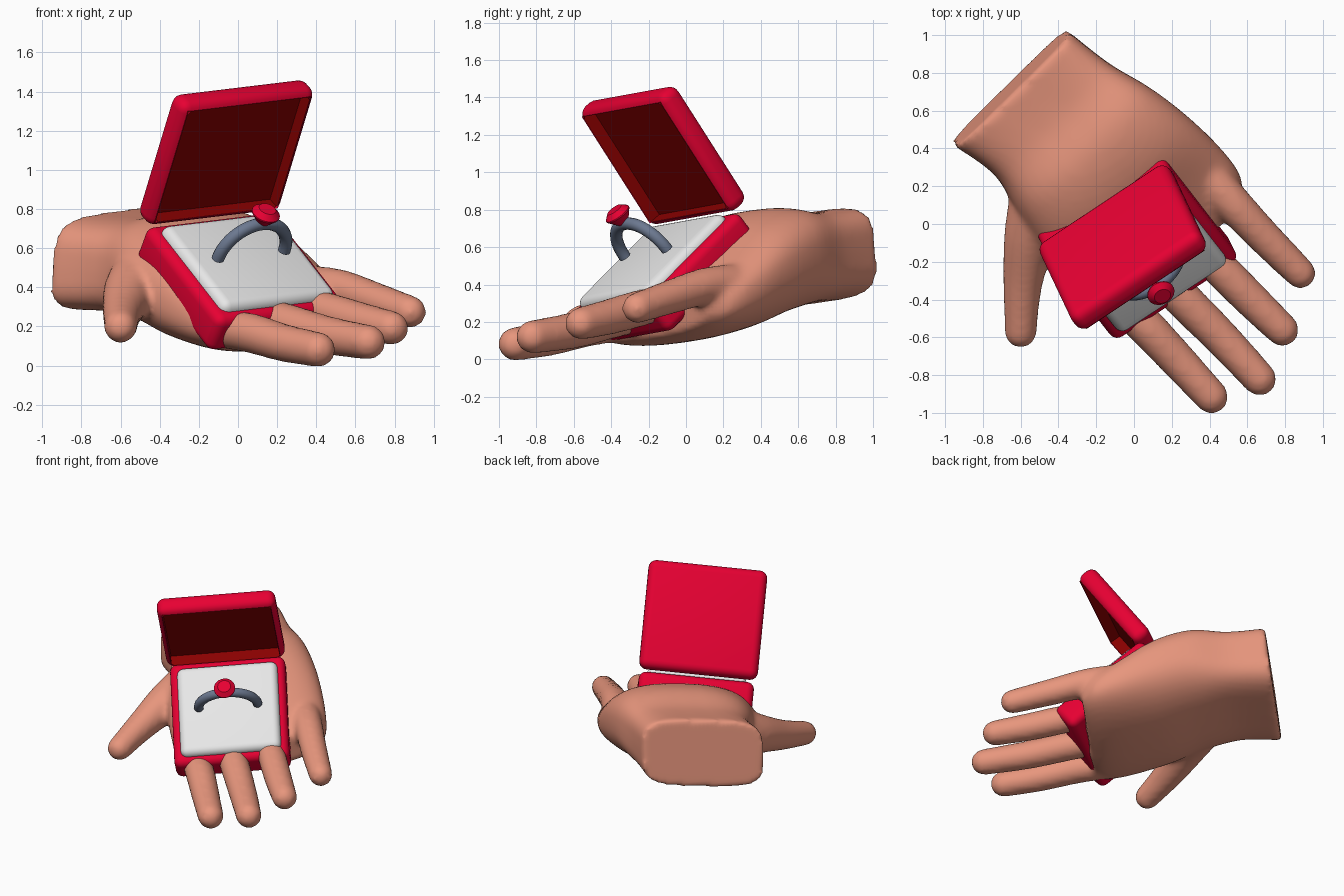
import bpy, bmesh, math
from mathutils import Vector, Matrix

if "Cube" in bpy.data.objects:
    bpy.data.objects.remove(bpy.data.objects["Cube"])


def material(name, rgb):
    m = bpy.data.materials.new(name)
    m.diffuse_color = (*rgb, 1)
    m.use_nodes = True
    m.node_tree.nodes["Principled BSDF"].inputs["Base Color"].default_value = m.diffuse_color
    return m


SKIN = material("skin", (0.80, 0.305, 0.205))
RED = material("red velvet", (0.80, 0.0, 0.032))
DARK = material("dark red lining", (0.25, 0.0, 0.0))
WHITE = material("white cushion", (0.80, 0.80, 0.80))
STEEL = material("blue grey metal", (0.15, 0.19, 0.28))


def finish(name, bm, mats, matrix=Matrix(), angle=35):
    bmesh.ops.recalc_face_normals(bm, faces=bm.faces)
    me = bpy.data.meshes.new(name)
    bm.to_mesh(me)
    bm.free()
    ob = bpy.data.objects.new(name, me)
    bpy.context.collection.objects.link(ob)
    for m in mats:
        me.materials.append(m)
    ob.matrix_world = matrix
    bpy.ops.object.select_all(action='DESELECT')
    ob.select_set(True)
    bpy.context.view_layer.objects.active = ob
    bpy.ops.object.shade_smooth_by_angle(angle=math.radians(angle))
    return ob


def frame(x, y, origin):
    x = Vector(x).normalized()
    z = x.cross(Vector(y)).normalized()
    y = z.cross(x)
    m = Matrix((x, y, z)).transposed().to_4x4()
    m.translation = origin
    return m


def rounded_box(size, offset, r):
    bm = bmesh.new()
    bmesh.ops.create_cube(bm, size=1)
    bmesh.ops.scale(bm, vec=size, verts=bm.verts)
    bmesh.ops.bevel(bm, geom=bm.edges[:], offset=r, segments=5, profile=0.5, affect='EDGES')
    bmesh.ops.translate(bm, vec=offset, verts=bm.verts)
    return bm


def loft(bm, rings):
    """Skin a list of point rings and cap both ends."""
    rings = [[bm.verts.new(p) for p in ring] for ring in rings]
    n = len(rings[0])
    for a, b in zip(rings, rings[1:]):
        for i in range(n):
            k = (i + 1) % n
            bm.faces.new((a[i], a[k], b[k], b[i]))
    bm.faces.new(rings[0][::-1])
    bm.faces.new(rings[-1])


def circle(n):
    return [(math.cos(2 * math.pi * i / n), math.sin(2 * math.pi * i / n)) for i in range(n)]


# ---- ring box: tray, cushion and open lid, sharing the same side axis
SIDE = (0.83, 0.55, 0.10)
PAD_TOP = Vector((0.055, -0.19, 0.535))
box = frame(SIDE, (-0.47, 0.62, 0.62), PAD_TOP)
finish("box_tray", rounded_box((0.80, 0.79, 0.22), (0, 0, -0.135), 0.05), [RED], box)
finish("cushion", rounded_box((0.70, 0.68, 0.14), (0, 0, -0.05), 0.05), [WHITE], box)

lid = rounded_box((0.825, 0.765, 0.14), (0, 0, 0), 0.055)
mouth = max(lid.faces, key=lambda f: f.normal.z * f.calc_area())
for v in mouth.verts:
    v.co.x *= 1.06
    v.co.y *= 1.06
hole = bmesh.ops.extrude_discrete_faces(lid, faces=[mouth])["faces"][0]
for v in hole.verts:
    v.co.z -= 0.08
hole.material_index = 1
for e in hole.edges:
    for f in e.link_faces:
        f.material_index = 1
finish("box_lid", lid, [RED, DARK], frame(SIDE, (0.29, -0.49, 0.82), (-0.06, -0.122, 1.09)))

# ---- ring arch over the cushion, and its gem
ring_m = box @ Matrix.Translation((0, 0, 0.04))
band = bmesh.new()
loft(band, [[((0.204 + 0.033 * c) * math.cos(a), 0.033 * s, (0.204 + 0.033 * c) * math.sin(a))
             for c, s in circle(14)] for a in (math.pi * i / 32 for i in range(33))])
finish("ring_band", band, [STEEL], ring_m, 60)

gem = bmesh.new()
loft(gem, [[(r * c, r * s, z) for c, s in circle(24)]
           for r, z in ((0.02, 0.20), (0.074, 0.268), (0.074, 0.275), (0.045, 0.302))])
finish("gem", gem, [RED], ring_m)

# ---- hand: palm loft plus finger lofts, fused into one smooth skin
H, L = Vector((0.70, -0.71, 0)), Vector((0.71, 0.70, 0.10))
# along hand, sideways centre, half width, top, bottom, squareness
PALM = [(-0.975, 0.04, 0.43, 0.79, 0.30, 4.0),
        (-0.70, 0.08, 0.425, 0.76, 0.28, 3.6),
        (-0.45, 0.08, 0.49, 0.79, 0.22, 2.7),
        (-0.20, 0.07, 0.535, 0.71, 0.14, 2.5),
        (0.05, 0.07, 0.54, 0.53, 0.09, 2.5),
        (0.22, 0.06, 0.52, 0.41, 0.08, 2.5),
        (0.32, 0.03, 0.46, 0.34, 0.11, 2.5)]


def spline(rows, steps):
    """Smooth in-between rows through the given rows."""
    out = []
    for i in range(len(rows) - 1):
        p = [rows[max(0, min(len(rows) - 1, i + k))] for k in (-1, 0, 1, 2)]
        for s in range(steps):
            t = s / steps
            out.append([b + 0.5 * t * (c - a + t * (2 * a - 5 * b + 4 * c - d
                        + t * (3 * (b - c) + d - a))) for a, b, c, d in zip(*p)])
    return out + [list(rows[-1])]


def spow(x, e):
    return math.copysign(abs(x) ** e, x)


hand = bmesh.new()
palm_rings = []
for s, t0, hw, top, bot, sq in spline(PALM, 5):
    ring = []
    for c, n in circle(40):
        dz = (top - bot) / 2 * spow(n, 2 / sq)
        ring.append(H * (s + 0.12 * dz) + L * (t0 + hw * spow(c, 2 / sq))
                    + Vector((0, 0, (top + bot) / 2 + dz)))
    palm_rings.append(ring)
loft(hand, palm_rings)

# x, y, z, radius from root to tip: four fingers, then the thumb
DIGITS = [
    [(-0.08, -0.40, 0.19, 0.10), (0.07, -0.55, 0.165, 0.102), (0.24, -0.73, 0.115, 0.097), (0.41, -0.915, 0.082, 0.090)],
    [(0.10, -0.24, 0.25, 0.10), (0.25, -0.39, 0.215, 0.102), (0.46, -0.60, 0.155, 0.098), (0.665, -0.82, 0.120, 0.090)],
    [(0.32, -0.10, 0.31, 0.09), (0.46, -0.24, 0.275, 0.098), (0.62, -0.40, 0.23, 0.096), (0.785, -0.56, 0.192, 0.088)],
    [(0.40, 0.24, 0.40, 0.11), (0.53, 0.10, 0.39, 0.10), (0.70, -0.08, 0.335, 0.092), (0.88, -0.26, 0.275, 0.083)],
    [(-0.46, 0.14, 0.43, 0.20), (-0.55, -0.08, 0.37, 0.14), (-0.59, -0.32, 0.28, 0.105), (-0.60, -0.57, 0.20, 0.086)],
]
for digit in DIGITS:
    path = spline(digit, 5)
    aim = (Vector(path[-1][:3]) - Vector(path[0][:3])).normalized()
    side = aim.cross(Vector((0, 0, 1))).normalized()
    up = side.cross(aim)
    # half-round ends: extra rings before the root and past the tip
    rows = [(Vector(p[:3]), p[3]) for p in path]
    (p0, r0), (p1, r1) = rows[0], rows[-1]
    arc = [math.radians(a) for a in (15, 30, 45, 60, 75, 86)]
    rows = ([(p0 - aim * r0 * math.sin(a), r0 * math.cos(a)) for a in arc[::-1]] + rows
            + [(p1 + aim * r1 * math.sin(a), r1 * math.cos(a)) for a in arc])
    loft(hand, [[p + (side * c + up * s) * r for c, s in circle(20)] for p, r in rows])

skin = finish("hand", hand, [SKIN], angle=180)
fuse = skin.modifiers.new("fuse", 'REMESH')
fuse.mode = 'VOXEL'
fuse.voxel_size = 0.02
fuse.use_smooth_shade = True
soft = skin.modifiers.new("soften", 'SMOOTH')
soft.factor = 0.5
soft.iterations = 8
